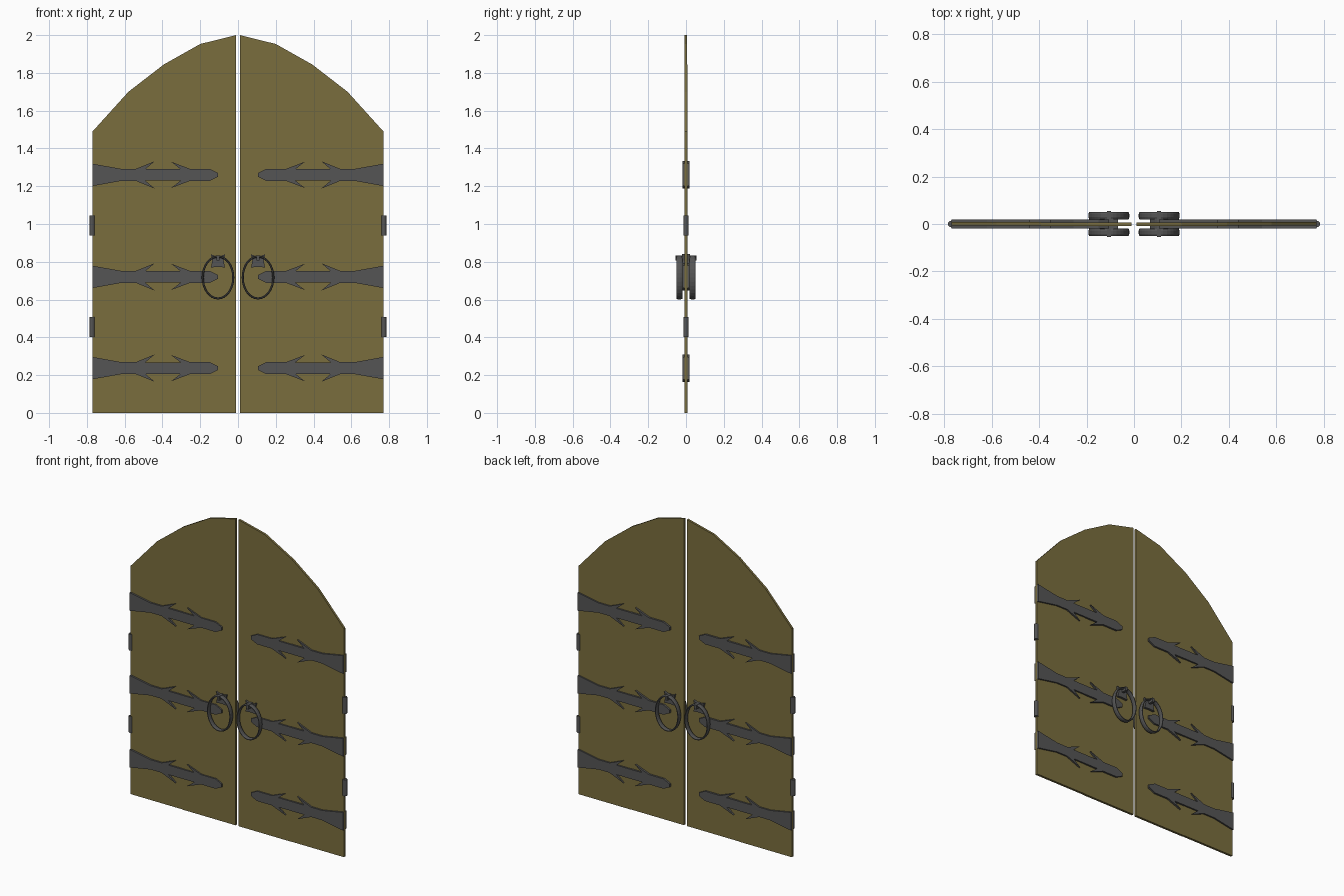
import bpy, bmesh, math
from mathutils import Vector

if "Cube" in bpy.data.objects:
    bpy.data.objects.remove(bpy.data.objects["Cube"])


def material(name, color):
    m = bpy.data.materials.new(name)
    m.diffuse_color = (*color, 1)
    m.use_nodes = True
    m.node_tree.nodes["Principled BSDF"].inputs["Base Color"].default_value = m.diffuse_color
    return m


WOOD = material("wood", (0.195, 0.155, 0.048))
IRON = material("iron", (0.09, 0.09, 0.09))


def finish(name, bm, mat, both_sides):
    """Make an object and mirror it to the other leaf (and the back face)."""
    bmesh.ops.recalc_face_normals(bm, faces=bm.faces)
    me = bpy.data.meshes.new(name)
    bm.to_mesh(me)
    bm.free()
    me.materials.append(mat)
    ob = bpy.data.objects.new(name, me)
    bpy.context.collection.objects.link(ob)
    mod = ob.modifiers.new("mirror", 'MIRROR')
    mod.use_axis = (True, both_sides, False)
    mod.use_mirror_merge = False
    return ob


def slab(name, outline, y0, y1, mat, both_sides=False):
    """Extrude an x-z outline from y0 to y1."""
    bm = bmesh.new()
    face = bm.faces.new([bm.verts.new((x, y0, z)) for x, z in outline])
    ext = bmesh.ops.extrude_face_region(bm, geom=[face])
    verts = [g for g in ext["geom"] if isinstance(g, bmesh.types.BMVert)]
    bmesh.ops.translate(bm, verts=verts, vec=(0, y1 - y0, 0))
    return finish(name, bm, mat, both_sides)


# Door leaves: two planks each, the inner one set slightly forward
slab("inner_plank", [(0.01, 0), (0.392, 0), (0.392, 1.845), (0.2, 1.953), (0.01, 2.0)],
     -0.009, 0.006, WOOD)
slab("outer_plank", [(0.392, 0), (0.77, 0), (0.77, 1.49), (0.58, 1.70), (0.392, 1.845)],
     -0.007, 0.008, WOOD)

# Barbed iron straps on both faces
half = [(0.77, 0.059), (0.62, 0.032), (0.54, 0.032), (0.44, 0.073), (0.49, 0.031),
        (0.305, 0.031), (0.355, 0.07), (0.255, 0.032), (0.15, 0.032), (0.105, 0.010)]
for label, z in (("lower", 0.237), ("middle", 0.72), ("upper", 1.26)):
    outline = [(x, z + h) for x, h in half] + [(x, z - h) for x, h in reversed(half)]
    slab(label + "_strap", outline, -0.005, -0.018, IRON, True)

# Hinge barrels on the outer edges
for label, z in (("lower", 0.455), ("upper", 0.992)):
    bm = bmesh.new()
    bmesh.ops.create_cone(bm, cap_ends=True, segments=12, radius1=0.014,
                          radius2=0.014, depth=0.106)
    bmesh.ops.translate(bm, verts=bm.verts, vec=(0.772, 0, z))
    finish(label + "_hinge", bm, IRON, False)

# Handle plates with scooped sides, and the studs holding the rings
cx, cz = 0.106, 0.806
plate = [(-0.037, -0.036), (0, -0.033), (0.037, -0.036), (0.030, 0), (0.038, 0.034),
         (0.018, 0.026), (0, 0.022), (-0.018, 0.026), (-0.038, 0.034), (-0.030, 0)]
slab("handle_plate", [(cx + x, cz + z) for x, z in plate], -0.005, -0.021, IRON, True)
stud = [(cx - 0.008, 0.807), (cx + 0.008, 0.807), (cx + 0.008, 0.834), (cx - 0.008, 0.834)]
slab("handle_stud", stud, -0.008, -0.055, IRON, True)

# Oval ring handles with a deep, thin cross-section
bm = bmesh.new()
N, M = 32, 8
rows = []
for i in range(N):
    a = math.tau * i / N
    row = []
    for j in range(M):
        b = math.tau * (j + 0.5) / M
        r = 0.006 * math.cos(b)
        row.append(bm.verts.new((cx + (0.081 + r) * math.cos(a), -0.035 + 0.0165 * math.sin(b),
                                 0.717 + (0.111 + r) * math.sin(a))))
    rows.append(row)
for i in range(N):
    p, q = rows[i], rows[(i + 1) % N]
    for j in range(M):
        k = (j + 1) % M
        bm.faces.new((p[j], q[j], q[k], p[k]))
finish("ring_handle", bm, IRON, True)
